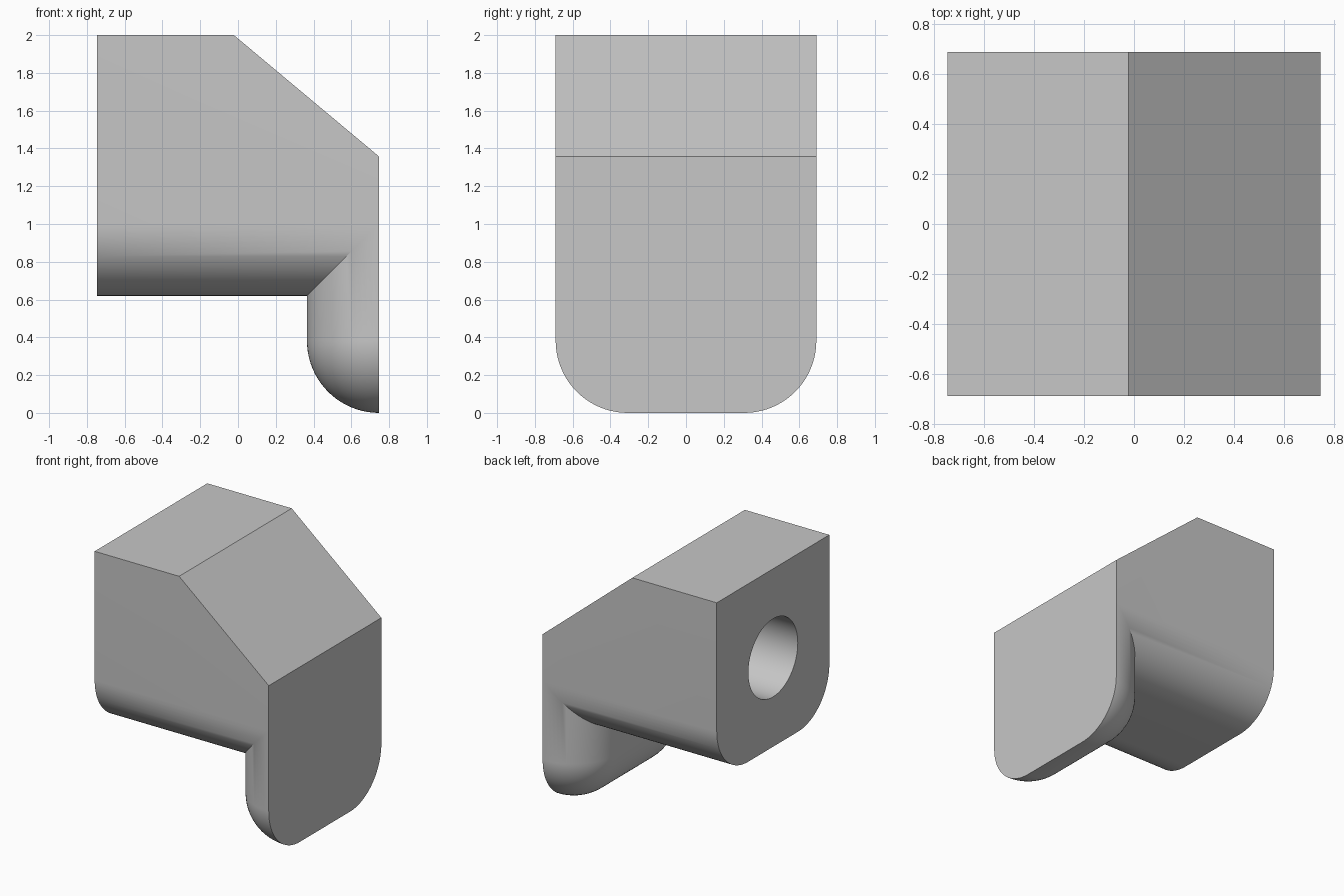
import bpy, bmesh, math

cube = bpy.data.objects.get("Cube")
if cube:
    bpy.data.objects.remove(cube, do_unlink=True)

HX, HY = 0.747, 0.69      # half length, half width
R = 0.382                 # fillet radius, also the lip thickness
FLOOR = 0.62              # underside of the body
STEPS = 20

grey = bpy.data.materials.new("light grey")
grey.use_nodes = True
colour = (0.57, 0.57, 0.57, 1)
grey.diffuse_color = colour
grey.node_tree.nodes["Principled BSDF"].inputs["Base Color"].default_value = colour


def side_profile(inset):
    """Side outline in x, z with the lower edges moved inwards."""
    r = R - inset
    pts = [(-HX, 2), (-0.022, 2), (HX, 1.357)]
    for k in range(STEPS + 1):
        a = math.pi / 2 * k / STEPS
        pts.append((HX - r * math.sin(a), R - r * math.cos(a)))
    return pts + [(HX - r, FLOOR + inset), (-HX, FLOOR + inset)]


# Body with hanging lip: side outlines lofted across the width, rounding both flanks
half = []
for k in range(STEPS + 1):
    a = math.pi / 2 * k / STEPS
    half.append((HY - R + R * math.sin(a), min(R * (1 - math.cos(a)), R - 0.001)))
layers = [(-y, i) for y, i in reversed(half)] + half

bm = bmesh.new()
rings = [[bm.verts.new((x, y, z)) for x, z in side_profile(i)] for y, i in layers]
n = len(rings[0])
for a, b in zip(rings, rings[1:]):
    for j in range(n):
        k = (j + 1) % n
        bm.faces.new((a[j], a[k], b[k], b[j]))
bm.faces.new(rings[0])
bm.faces.new(rings[-1])
bmesh.ops.recalc_face_normals(bm, faces=bm.faces)
mesh = bpy.data.meshes.new("hooked_block")
bm.to_mesh(mesh)
bm.free()
mesh.materials.append(grey)
block = bpy.data.objects.new("hooked_block", mesh)
bpy.context.collection.objects.link(block)

# Round blind hole in the end face
HOLE_END = 0.25
start = -HX - 0.2
bpy.ops.mesh.primitive_cylinder_add(
    vertices=64, radius=0.303, depth=HOLE_END - start,
    location=((HOLE_END + start) / 2, 0, 1.31), rotation=(0, math.pi / 2, 0))
cutter = bpy.context.object
cutter.name = "hole_cutter"
cutter.hide_render = True
cutter.data.materials.append(grey)

bpy.ops.object.select_all(action='DESELECT')
bpy.context.view_layer.objects.active = block
block.select_set(True)
cut = block.modifiers.new("hole", 'BOOLEAN')
cut.operation = 'DIFFERENCE'
cut.solver = 'EXACT'
cut.object = cutter
bpy.ops.object.modifier_apply(modifier=cut.name)
bpy.data.objects.remove(cutter, do_unlink=True)

bpy.ops.object.shade_smooth_by_angle(angle=math.radians(30))
